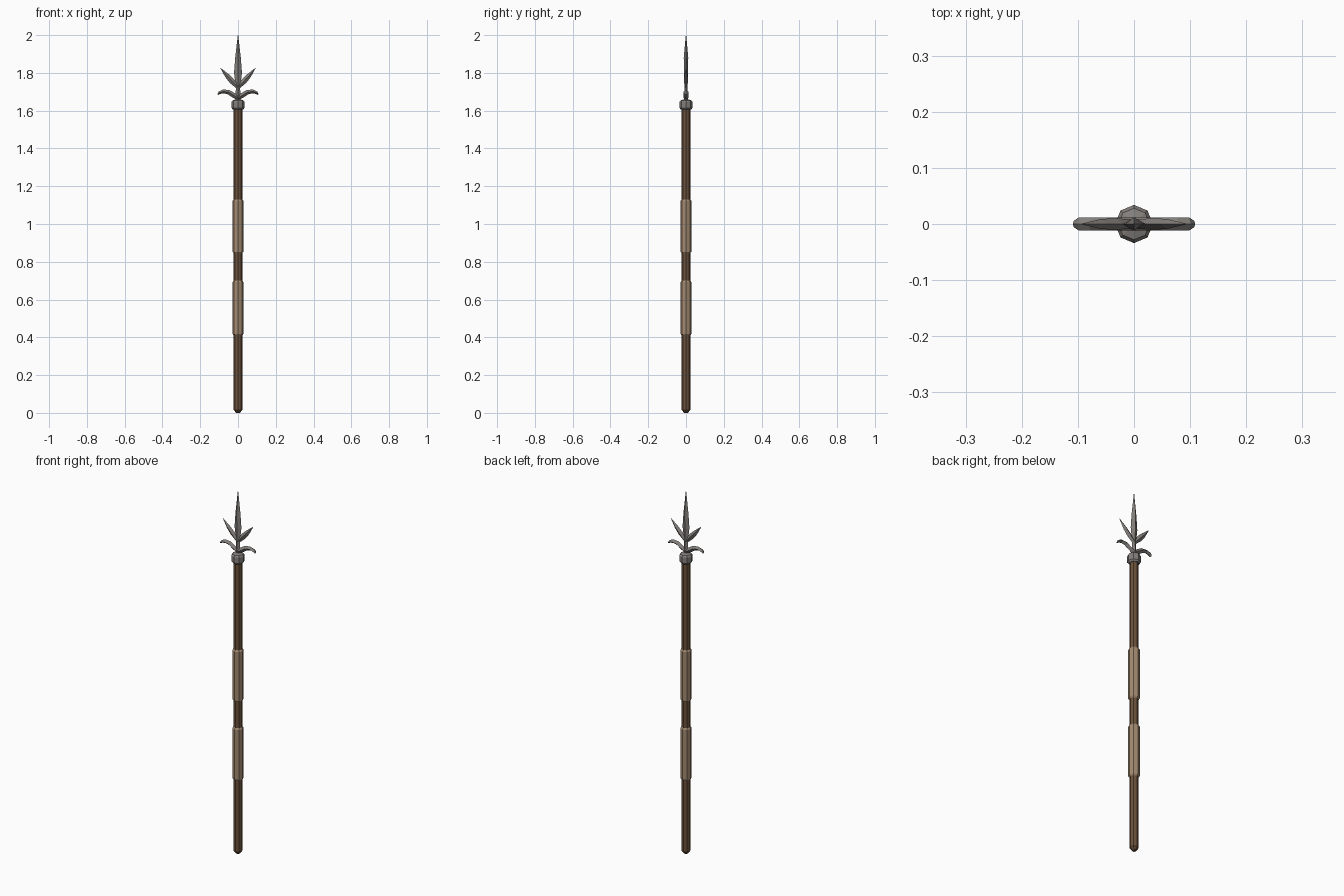
import bpy, bmesh, math
from mathutils import Vector

if "Cube" in bpy.data.objects:
    bpy.data.objects.remove(bpy.data.objects["Cube"])


def material(name, rgb):
    m = bpy.data.materials.new(name)
    m.diffuse_color = (*rgb, 1)
    m.use_nodes = True
    m.node_tree.nodes["Principled BSDF"].inputs["Base Color"].default_value = m.diffuse_color
    return m


WOOD = material("dark wood", (0.15, 0.085, 0.045))
WRAP = material("tan wrap", (0.36, 0.25, 0.16))
STEEL = material("grey steel", (0.23, 0.215, 0.20))


def skin(name, rings, mat):
    """Join equal rings of points into a closed, flat-shaded solid."""
    bm = bmesh.new()
    vs = [[bm.verts.new(p) for p in ring] for ring in rings]
    n = len(vs[0])
    for a, b in zip(vs, vs[1:]):
        for i in range(n):
            j = (i + 1) % n
            bm.faces.new((a[i], a[j], b[j], b[i]))
    bm.faces.new(vs[0])
    bm.faces.new(vs[-1])
    bmesh.ops.recalc_face_normals(bm, faces=bm.faces)
    me = bpy.data.meshes.new(name)
    bm.to_mesh(me)
    bm.free()
    me.materials.append(mat)
    ob = bpy.data.objects.new(name, me)
    bpy.context.collection.objects.link(ob)
    return ob


def lathe(name, profile, mat, sides=8):
    """Octagonal turned part from (radius, z) pairs."""
    ang = [2 * math.pi * i / sides for i in range(sides)]
    return skin(name, [[(r * math.cos(a), r * math.sin(a), z) for a in ang]
                       for r, z in profile], mat)


def blade(name, path, mat, side=1):
    """Diamond-section blade along (x, z, half width, half thickness) points."""
    pts = [Vector((side * x, 0, z)) for x, z, w, t in path]
    rings = []
    for i, (x, z, w, t) in enumerate(path):
        d = (pts[min(i + 1, len(pts) - 1)] - pts[max(i - 1, 0)]).normalized()
        across = Vector((d.z, 0, -d.x)) * w
        thick = Vector((0, t, 0))
        rings.append([pts[i] + across, pts[i] + thick,
                      pts[i] - across, pts[i] - thick])
    return skin(name, rings, mat)


# Shaft with a blunt butt
lathe("shaft", [(0.010, 0.0), (0.023, 0.016), (0.023, 1.62)], WOOD)

# Two wrapped grips
for name, z0, z1 in (("lower_grip", 0.41, 0.70), ("upper_grip", 0.845, 1.13)):
    lathe(name, [(0.023, z0), (0.029, z0 + 0.008),
                 (0.029, z1 - 0.008), (0.023, z1)], WRAP)

# Collar and neck
lathe("collar", [(0.026, 1.605), (0.034, 1.614), (0.034, 1.646),
                 (0.028, 1.655), (0.012, 1.66)], STEEL)

# Central spear blade
blade("spear_blade", [(0, 1.65, 0.012, 0.011), (0, 1.68, 0.014, 0.011),
                      (0, 1.72, 0.011, 0.008), (0, 1.80, 0.021, 0.010),
                      (0, 1.88, 0.015, 0.012), (0, 2.0, 0.001, 0.001)], STEEL)

# Mirrored side spikes and drooping hooks
for label, s in (("left", -1), ("right", 1)):
    blade(label + "_spike", [(0.0, 1.722, 0.009, 0.008), (0.032, 1.757, 0.015, 0.010),
                             (0.058, 1.785, 0.012, 0.009), (0.092, 1.825, 0.001, 0.001)],
          STEEL, s)
    blade(label + "_hook", [(0.0, 1.668, 0.012, 0.012), (0.025, 1.682, 0.013, 0.012),
                            (0.050, 1.698, 0.012, 0.012), (0.078, 1.702, 0.010, 0.012),
                            (0.098, 1.695, 0.007, 0.012), (0.107, 1.685, 0.003, 0.006)],
          STEEL, s)
